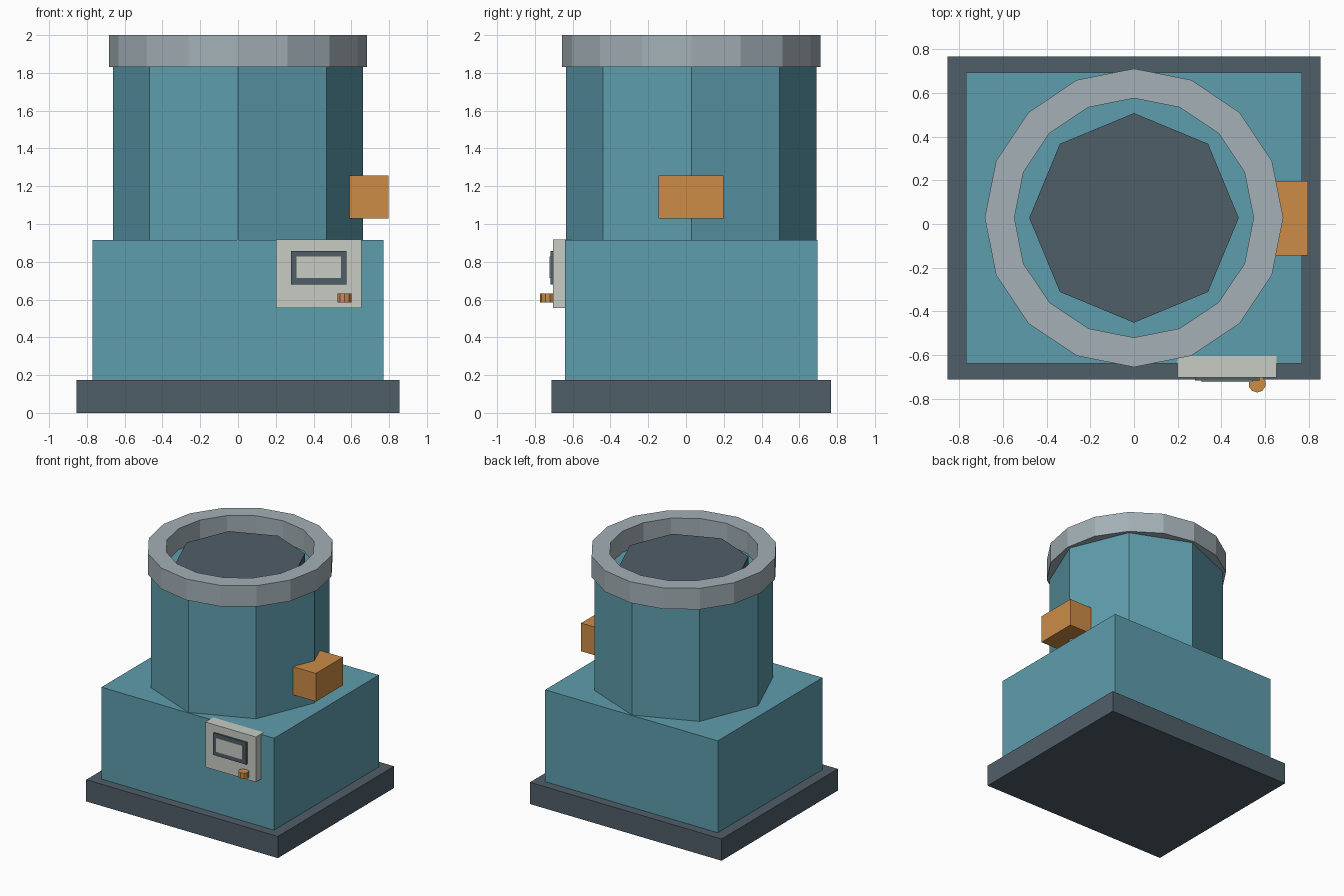
import bpy
import bmesh
from math import cos, sin, tau
from mathutils import Vector

default = bpy.data.objects.get("Cube")
if default:
    bpy.data.objects.remove(default, do_unlink=True)


def linear(c):
    c /= 255
    return c / 12.92 if c <= 0.04045 else ((c + 0.055) / 1.055) ** 2.4


def material(name, *rgb):
    mat = bpy.data.materials.new(name)
    mat.use_nodes = True
    colour = (*[linear(c) for c in rgb], 1)
    mat.diffuse_color = colour
    bsdf = next(n for n in mat.node_tree.nodes if n.type == 'BSDF_PRINCIPLED')
    bsdf.inputs["Base Color"].default_value = colour
    return mat


teal = material("teal paint", 94, 157, 173)
slate = material("dark slate", 80, 94, 105)
steel = material("light steel", 163, 176, 182)
orange = material("orange", 204, 140, 70)
ivory = material("pale ivory", 199, 204, 196)


def finish(name, bm, mat):
    bmesh.ops.recalc_face_normals(bm, faces=bm.faces)
    mesh = bpy.data.meshes.new(name)
    bm.to_mesh(mesh)
    bm.free()
    mesh.materials.append(mat)
    obj = bpy.data.objects.new(name, mesh)
    bpy.context.collection.objects.link(obj)
    return obj


def box(name, mat, x, y, z):
    """Box from (low, high) ranges along each axis."""
    bm = bmesh.new()
    bmesh.ops.create_cube(bm, size=1)
    low, high = (Vector(v) for v in zip(x, y, z))
    for v in bm.verts:
        v.co = (low + high) / 2 + v.co * (high - low)
    return finish(name, bm, mat)


def circle(bm, sides, radius, centre, z):
    return [bm.verts.new((centre[0] + radius * sin(tau * i / sides),
                          centre[1] + radius * cos(tau * i / sides), z))
            for i in range(sides)]


def bridge(bm, a, b):
    for i in range(len(a)):
        j = (i + 1) % len(a)
        bm.faces.new((a[i], a[j], b[j], b[i]))


def prism(name, mat, sides, radius, centre, z):
    bm = bmesh.new()
    bottom, top = (circle(bm, sides, radius, centre, h) for h in z)
    bridge(bm, bottom, top)
    bm.faces.new(bottom)
    bm.faces.new(top)
    return finish(name, bm, mat)


def ring(name, mat, sides, outer, inner, centre, z):
    bm = bmesh.new()
    loops = [circle(bm, sides, r, centre, h)
             for r, h in ((outer, z[0]), (outer, z[1]), (inner, z[1]), (inner, z[0]))]
    for i in range(4):
        bridge(bm, loops[i], loops[(i + 1) % 4])
    return finish(name, bm, mat)


# Housing
box("base_plinth", slate, (-0.855, 0.855), (-0.713, 0.768), (0, 0.175))
box("lower_body", teal, (-0.77, 0.77), (-0.64, 0.695), (0.175, 0.916))

# Drum with its rim and inner cover
axis = (0, 0.028)
prism("drum", teal, 8, 0.662, axis, (0.916, 1.83))
ring("drum_rim", steel, 16, 0.684, 0.548, axis, (1.83, 2.0))
prism("drum_cover", slate, 8, 0.48, axis, (1.83, 1.905))

# Side box on the drum's left
box("side_box", orange, (0.5, 0.797), (-0.145, 0.198), (1.03, 1.257))

# Control panel with framed screen and knob
box("control_panel", ivory, (0.2, 0.653), (-0.703, -0.605), (0.555, 0.919))
box("screen_frame", slate, (0.28, 0.575), (-0.717, -0.70), (0.68, 0.858))
box("screen", ivory, (0.31, 0.545), (-0.723, -0.716), (0.715, 0.828))
prism("control_knob", orange, 10, 0.04, (0.564, -0.732), (0.585, 0.632))
